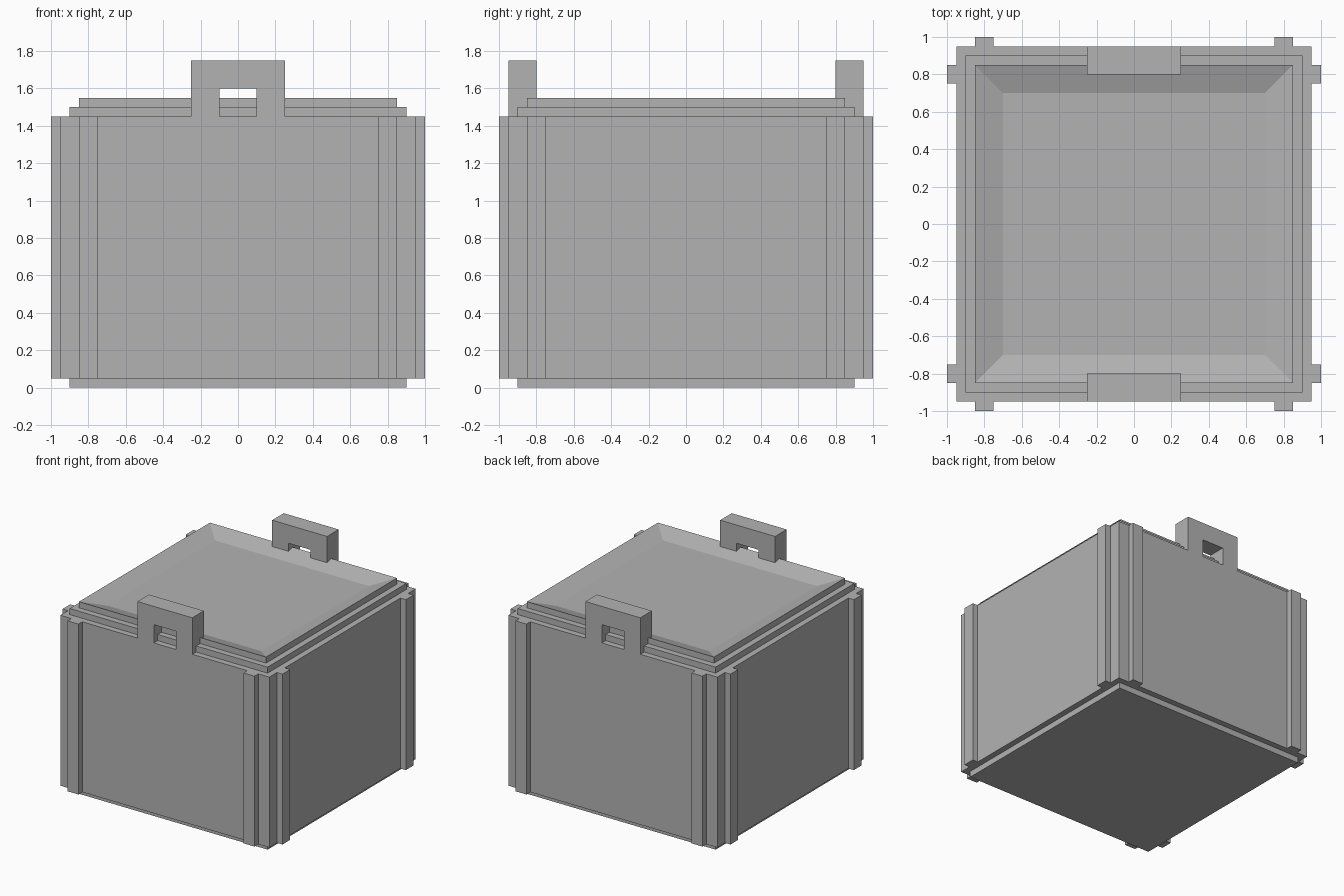
import bpy
import bmesh
from mathutils import Matrix, Vector
from math import pi

default = bpy.data.objects.get("Cube")
if default:
    bpy.data.objects.remove(default, do_unlink=True)

# Single flat colour
GREY = (0.45, 0.45, 0.45, 1.0)
grey = bpy.data.materials.new("plain grey")
grey.use_nodes = True
grey.diffuse_color = GREY
grey.node_tree.nodes["Principled BSDF"].inputs["Base Color"].default_value = GREY


def finish(name, bm):
    bmesh.ops.recalc_face_normals(bm, faces=bm.faces)
    mesh = bpy.data.meshes.new(name)
    bm.to_mesh(mesh)
    bm.free()
    mesh.materials.append(grey)
    obj = bpy.data.objects.new(name, mesh)
    bpy.context.collection.objects.link(obj)
    return obj


def prism(points, offset):
    """Extrude a closed outline along an offset; return the mesh and its end cap."""
    bm = bmesh.new()
    face = bm.faces.new([bm.verts.new(p) for p in points])
    result = bmesh.ops.extrude_face_region(bm, geom=[face], use_keep_orig=True)
    verts = [g for g in result["geom"] if isinstance(g, bmesh.types.BMVert)]
    cap = next(g for g in result["geom"] if isinstance(g, bmesh.types.BMFace))
    bmesh.ops.translate(bm, verts=verts, vec=offset)
    return bm, cap


def slab(half, z0, z1):
    corners = [(-half, -half, z0), (half, -half, z0), (half, half, z0), (-half, half, z0)]
    return prism(corners, (0, 0, z1 - z0))


# Base plinth
finish("base", slab(0.9, 0, 0.05)[0])

# Body: one ribbed side of the outline, turned around all four sides
side = [(-0.95, -0.95), (-0.85, -0.95), (-0.85, -1), (-0.75, -1), (-0.75, -0.95),
        (0.75, -0.95), (0.75, -1), (0.85, -1), (0.85, -0.95)]
outline = [Matrix.Rotation(k * pi / 2, 3, "Z") @ Vector((x, y, 0.05))
           for k in range(4) for x, y in side]
finish("ribbed_body", prism(outline, (0, 0, 1.4))[0])

# Stepped lid with a sunken top panel
finish("lid_step", slab(0.9, 1.45, 1.5)[0])
lid, top = slab(0.85, 1.5, 1.55)
lid.normal_update()
bmesh.ops.inset_region(lid, faces=[top], thickness=0.15, use_even_offset=True)
bmesh.ops.translate(lid, verts=top.verts, vec=(0, 0, -0.049))
finish("lid_panel", lid)

# Arched handles at the front and back
arch = [(-0.25, 1.45), (-0.1, 1.45), (-0.1, 1.6), (0.1, 1.6),
        (0.1, 1.45), (0.25, 1.45), (0.25, 1.75), (-0.25, 1.75)]
for name, y in (("front_handle", -0.95), ("back_handle", 0.8)):
    finish(name, prism([(x, y, z) for x, z in arch], (0, 0.15, 0))[0])
